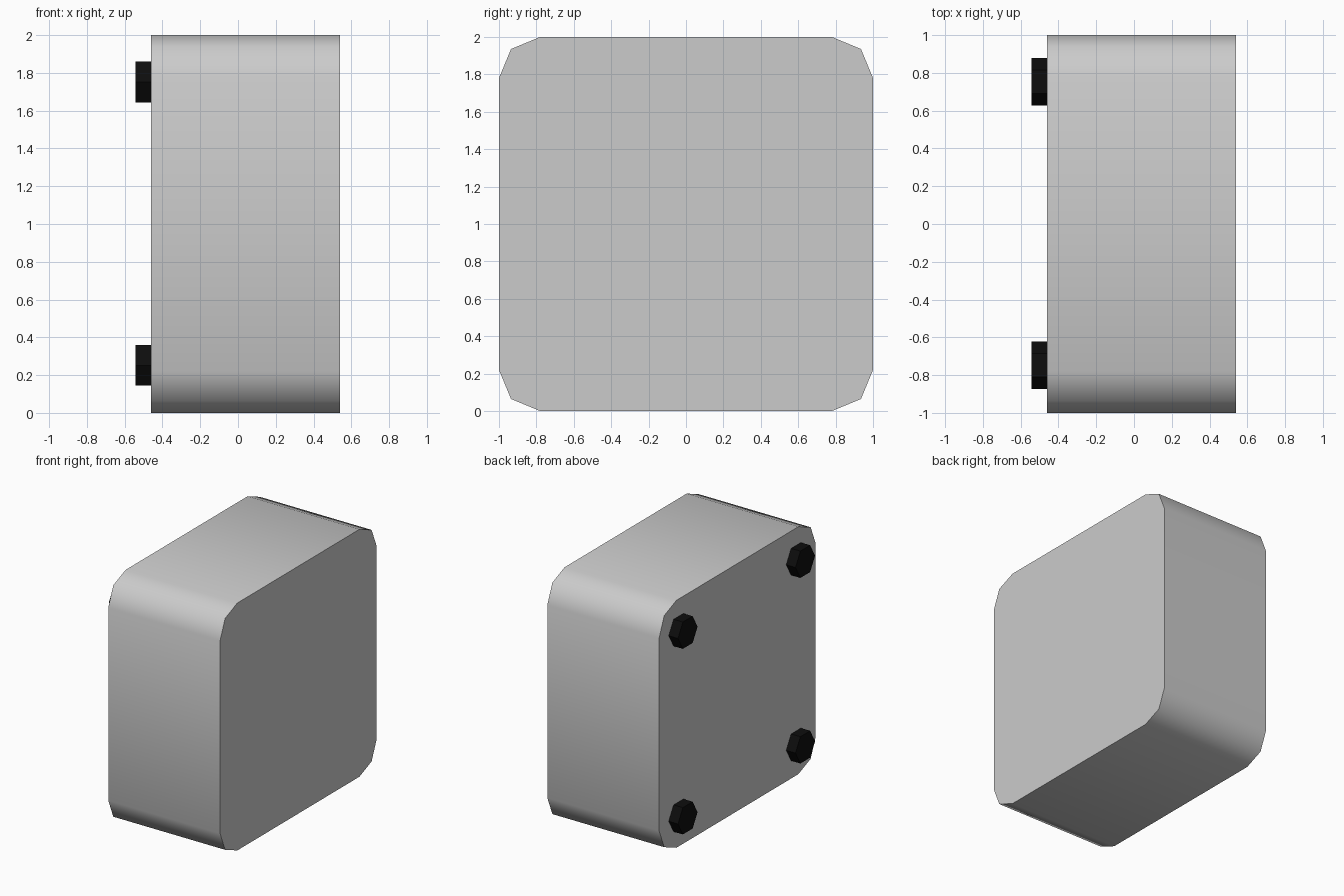
import bpy, bmesh, math
from mathutils import Matrix

if "Cube" in bpy.data.objects:
    bpy.data.objects.remove(bpy.data.objects["Cube"])

X_BACK, X_FRONT, X_FOOT = -0.46, 0.54, -0.543


def add_object(name, bm):
    mesh = bpy.data.meshes.new(name)
    bm.to_mesh(mesh)
    bm.free()
    obj = bpy.data.objects.new(name, mesh)
    bpy.context.collection.objects.link(obj)
    return obj


# Body: slab with its four long edges rounded in two segments
bm = bmesh.new()
bmesh.ops.create_cube(bm, size=1)
bmesh.ops.scale(bm, vec=(X_FRONT - X_BACK, 2, 2), verts=bm.verts)
bmesh.ops.translate(bm, vec=((X_FRONT + X_BACK) / 2, 0, 1), verts=bm.verts)
edges = [e for e in bm.edges if abs(e.verts[0].co.x - e.verts[1].co.x) > 0.5]
bmesh.ops.bevel(bm, geom=edges, offset=0.22, segments=2, profile=0.5, affect='EDGES')
body = add_object("body", bm)
bpy.context.view_layer.objects.active = body
body.select_set(True)
bpy.ops.object.shade_smooth_by_angle(angle=math.radians(50))

# Feet: four black hexagonal studs on the -x face
black = bpy.data.materials.new("black_rubber")
black.diffuse_color = (0.004, 0.004, 0.004, 1)
black.use_nodes = True
black.node_tree.nodes["Principled BSDF"].inputs["Base Color"].default_value = black.diffuse_color
for side, y in (("front", -0.748), ("rear", 0.753)):
    for level, z in (("lower", 0.252), ("upper", 1.752)):
        bm = bmesh.new()
        bmesh.ops.create_cone(bm, cap_ends=True, segments=6, radius1=0.125,
                              radius2=0.125, depth=X_BACK - X_FOOT)
        # Axis along x, corners pointing along y
        ys = [v.co.y for v in bm.verts]
        if max(ys) < 0.12:
            bmesh.ops.rotate(bm, matrix=Matrix.Rotation(math.pi / 6, 3, 'Z'), verts=bm.verts)
        bmesh.ops.rotate(bm, matrix=Matrix.Rotation(math.pi / 2, 3, 'Y'), verts=bm.verts)
        bmesh.ops.translate(bm, vec=((X_BACK + X_FOOT) / 2, y, z), verts=bm.verts)
        add_object(f"{side}_{level}_foot", bm).data.materials.append(black)
